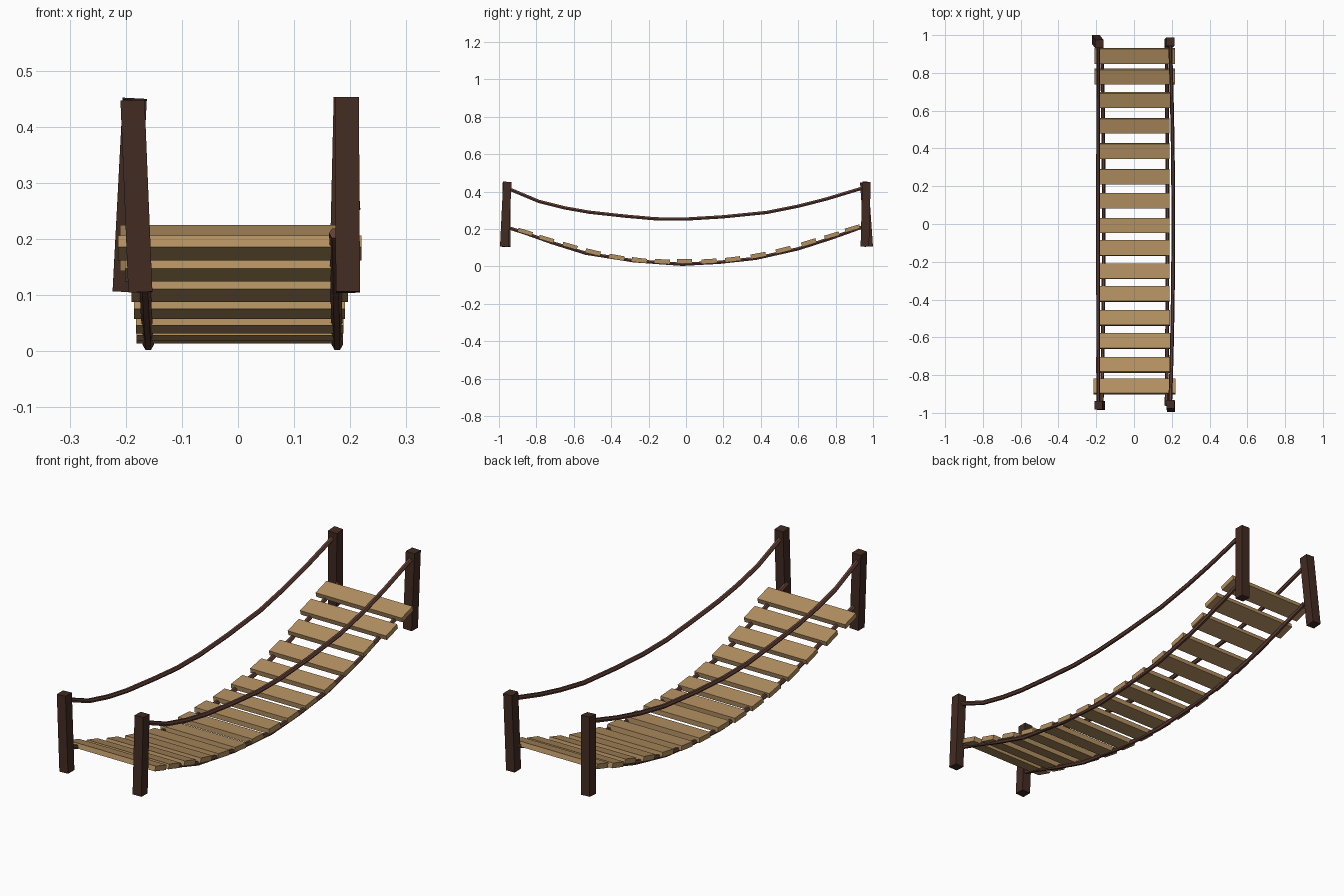
import bpy, bmesh
from math import atan
from mathutils import Vector, Matrix

if "Cube" in bpy.data.objects:
    bpy.data.objects.remove(bpy.data.objects["Cube"])


def material(name, rgb):
    m = bpy.data.materials.new(name)
    m.diffuse_color = (*rgb, 1)
    m.use_nodes = True
    m.node_tree.nodes["Principled BSDF"].inputs["Base Color"].default_value = m.diffuse_color
    return m


WOOD = material("plank_wood", (0.45, 0.28, 0.12))
DARK = material("post_wood", (0.055, 0.024, 0.016))
ROPE = material("rope_brown", (0.12, 0.05, 0.035))


def box(name, size, matrix, mat):
    bm = bmesh.new()
    bmesh.ops.create_cube(bm, size=1)
    bmesh.ops.scale(bm, vec=size, verts=bm.verts)
    bmesh.ops.transform(bm, matrix=matrix, verts=bm.verts)
    me = bpy.data.meshes.new(name)
    bm.to_mesh(me)
    bm.free()
    me.materials.append(mat)
    ob = bpy.data.objects.new(name, me)
    bpy.context.collection.objects.link(ob)
    return ob


def post(name, bottom, top):
    # square post leaning slightly from bottom to top
    b, t = Vector(bottom), Vector(top)
    d = t - b
    rot = Vector((0, 0, 1)).rotation_difference(d).to_matrix().to_4x4()
    box(name, (0.043, 0.045, d.length), Matrix.Translation((b + t) / 2) @ rot, DARK)


def rope(name, profile, x_end, x_mid, radius=0.01):
    # six-sided rope following a (y, z) profile, drifting sideways in the middle
    cu = bpy.data.curves.new(name, 'CURVE')
    cu.dimensions = '3D'
    cu.bevel_depth = radius
    cu.bevel_resolution = 1
    cu.use_fill_caps = True
    sp = cu.splines.new('POLY')
    sp.points.add(len(profile) - 1)
    sp.use_smooth = False
    for p, (y, z) in zip(sp.points, profile):
        p.co = (x_mid + (x_end - x_mid) * y * y, y, z, 1)
    cu.materials.append(ROPE)
    ob = bpy.data.objects.new(name, cu)
    bpy.context.collection.objects.link(ob)
    bpy.ops.object.select_all(action='DESELECT')
    ob.select_set(True)
    bpy.context.view_layer.objects.active = ob
    bpy.ops.object.convert(target='MESH')


# Four end posts
post("front_left_post", (-0.174, -0.961, 0.105), (-0.188, -0.959, 0.447))
post("front_right_post", (0.196, -0.972, 0.105), (0.194, -0.955, 0.452))
post("back_left_post", (-0.202, 0.977, 0.107), (-0.184, 0.953, 0.449))
post("back_right_post", (0.184, 0.956, 0.107), (0.192, 0.965, 0.452))

# Deck planks: y, height above sag curve, half length
planks = [(-0.86, -0.004, 0.217), (-0.746, 0.002, 0.204), (-0.62, 0.006, 0.193),
          (-0.497, 0.006, 0.188), (-0.37, 0.005, 0.185), (-0.25, 0.007, 0.184),
          (-0.127, 0.011, 0.184), (-0.008, 0.016, 0.184), (0.124, 0.013, 0.184),
          (0.25, 0.012, 0.184), (0.386, 0.012, 0.184), (0.52, 0.013, 0.185),
          (0.656, 0.014, 0.187), (0.78, 0.008, 0.213), (0.89, 0.002, 0.213)]
for i, (y, dz, half) in enumerate(planks):
    z = 0.012 + 0.238 * y * y + dz
    slope = max(-0.3, min(0.3, 0.476 * y))
    m = Matrix.Translation((0.003, y, z)) @ Matrix.Rotation(atan(slope), 4, 'X')
    box(f"plank_{i + 1}", (2 * half, 0.081, 0.022), m, WOOD)

# Sagging ropes under the deck and hand rails
deck = [(-0.96, 0.21), (-0.86, 0.178), (-0.72, 0.128), (-0.535, 0.07), (-0.28, 0.03),
        (-0.02, 0.011), (0.18, 0.022), (0.374, 0.043), (0.6, 0.094), (0.78, 0.152),
        (0.95, 0.213)]
rail = [(-0.96, 0.42), (-0.786, 0.347), (-0.65, 0.313), (-0.52, 0.29), (-0.33, 0.269),
        (-0.16, 0.254), (0.0, 0.253), (0.2, 0.265), (0.43, 0.288), (0.6, 0.322),
        (0.75, 0.36), (0.955, 0.422)]
rope("left_deck_rope", deck, -0.172, -0.16)
rope("right_deck_rope", deck, 0.172, 0.177)
rope("left_hand_rail", rail, -0.189, -0.19)
rope("right_hand_rail", rail, 0.19, 0.208)
